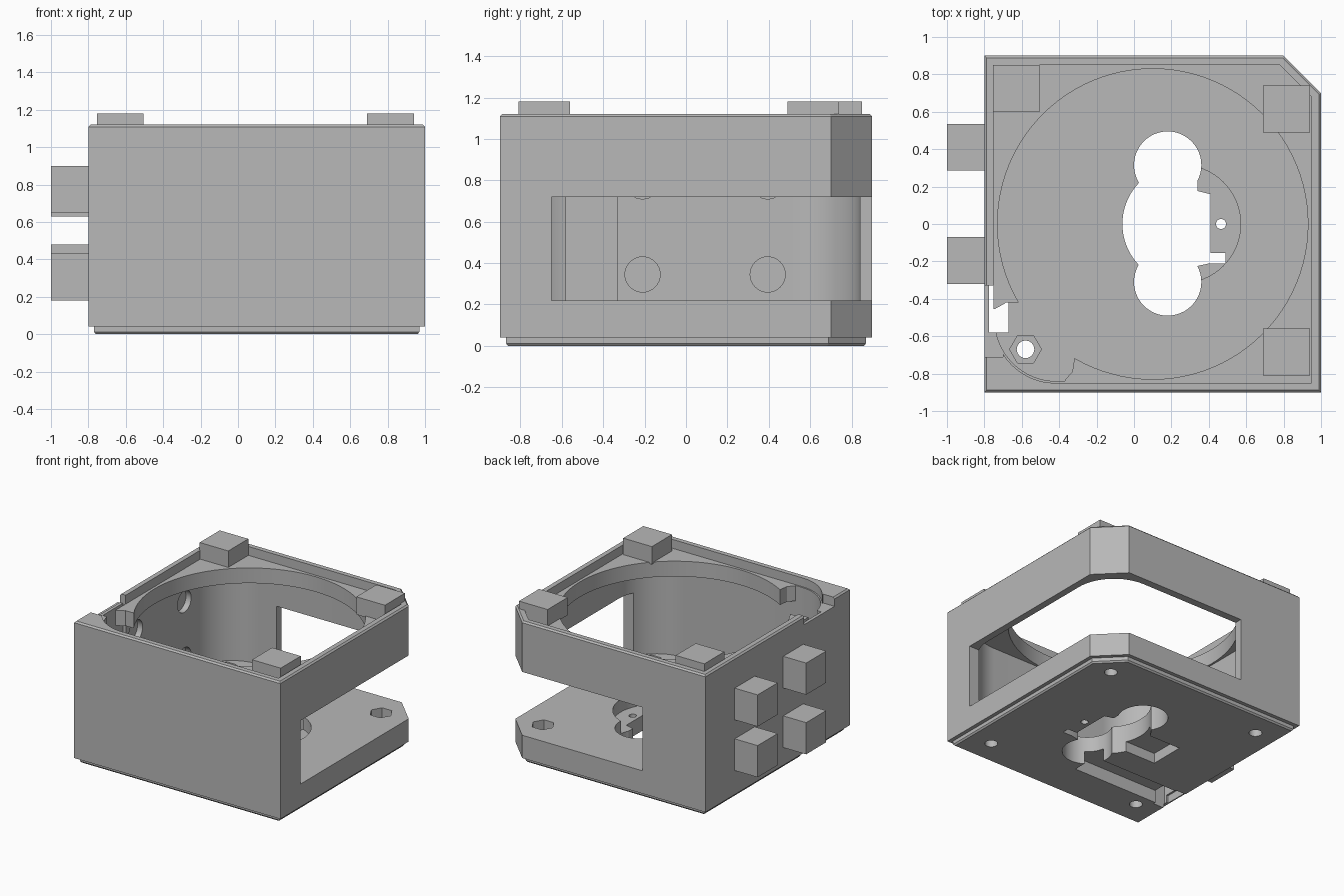
import bpy, bmesh, math

if "Cube" in bpy.data.objects:
    bpy.data.objects.remove(bpy.data.objects["Cube"])

grey = bpy.data.materials.new("plain grey")
grey.diffuse_color = (0.48, 0.48, 0.48, 1)
grey.use_nodes = True
grey.node_tree.nodes["Principled BSDF"].inputs["Base Color"].default_value = grey.diffuse_color


def loft(name, rings):
    """Solid through a stack of (outline, z) rings with equal point counts."""
    bm = bmesh.new()
    rows = [[bm.verts.new((x, y, z)) for x, y in pts] for pts, z in rings]
    n = len(rows[0])
    bm.faces.new(rows[0][::-1])
    bm.faces.new(rows[-1])
    for a, b in zip(rows, rows[1:]):
        for i in range(n):
            j = (i + 1) % n
            bm.faces.new((a[i], a[j], b[j], b[i]))
    bmesh.ops.recalc_face_normals(bm, faces=bm.faces)
    me = bpy.data.meshes.new(name)
    bm.to_mesh(me)
    bm.free()
    me.materials.append(grey)
    ob = bpy.data.objects.new(name, me)
    bpy.context.collection.objects.link(ob)
    return ob


def prism(name, pts, z0, z1):
    return loft(name, [(pts, z0), (pts, z1)])


def box(name, x0, x1, y0, y1, z0, z1):
    return prism(name, [(x0, y0), (x1, y0), (x1, y1), (x0, y1)], z0, z1)


def arc(cx, cy, r, a0=0, a1=360, n=48):
    full = a1 - a0 == 360
    return [(cx + r * math.cos(math.radians(a0 + (a1 - a0) * i / n)),
             cy + r * math.sin(math.radians(a0 + (a1 - a0) * i / n)))
            for i in range(n if full else n + 1)]


def outline(d, fillet=0):
    """Case footprint inset by d, back right corner chamfered, front left optionally round."""
    x0, x1, y0, y1 = -0.8 + d, 1 - d, -0.9 + d, 0.9 - d
    c = 0.2 - 0.586 * d
    start = arc(x0 + fillet, y0 + fillet, fillet, 180, 270, 16) if fillet else [(x0, y0)]
    return start + [(x1, y0), (x1, y1 - c), (x1 - c, y1), (x0, y1)]


def round_box(x0, x1, y0, y1, r):
    pts = []
    for cx, cy, a in ((x0 + r, y0 + r, 180), (x1 - r, y0 + r, 270),
                      (x1 - r, y1 - r, 0), (x0 + r, y1 - r, 90)):
        pts += arc(cx, cy, r, a, a + 90, 16)
    return pts


def cut(ob, *cutters):
    for c in cutters:
        m = ob.modifiers.new("cut", 'BOOLEAN')
        m.operation, m.solver, m.object = 'DIFFERENCE', 'EXACT', c
        bpy.context.view_layer.update()
        ev = ob.evaluated_get(bpy.context.evaluated_depsgraph_get())
        me = bpy.data.meshes.new_from_object(ev)
        ob.modifiers.clear()
        ob.data = me
        bpy.data.objects.remove(c)


# Outer case with stepped foot and small top bevel
case = loft("case", [(outline(d), z) for d, z in
                     ((0.04, 0), (0.03, 0.012), (0.03, 0.04), (0, 0.04), (0, 1.108), (0.012, 1.12))])

# Main cavity, lid recess, wrap-around window, rim notch
cut(case,
    prism("cavity", round_box(-0.745, 0.945, -0.84, 0.84, 0.33), 0.22, 1.06),
    prism("recess", outline(0.05, 0.33), 1.05, 1.3),
    box("window", -0.25, 1.2, -0.65, 1.1, 0.22, 0.72),
    box("notch", -0.9, -0.7, -0.71, -0.33, 1.05, 1.3))

# Cable slot through the floor and channel underneath
cut(case,
    box("slot", -0.775, -0.67, -0.58, -0.33, -0.1, 1.2),
    box("channel", -0.79, 0.08, -0.56, -0.34, -0.1, 0.1),
    box("pocket", -0.3, 0.0, -0.13, 0.15, -0.1, 0.08))

# Central opening: round shelf, keyhole shape, two lobes, slit and pin hole
hub = []
for x, y in arc(0.255, 0, 0.317, n=96):
    hub.append((min(x, 0.41 if -0.21 < y < 0.16 else 0.34), y))
cut(case,
    prism("shelf", arc(0.255, 0, 0.315, n=96), 0.12, 0.4),
    prism("hub", hub, -0.1, 0.5),
    prism("lobe_back", arc(0.18, 0.315, 0.18), -0.1, 0.5),
    prism("lobe_front", arc(0.18, -0.31, 0.18), -0.1, 0.5),
    box("slit", 0.3, 0.49, -0.21, -0.155, -0.1, 0.15),
    prism("pin", arc(0.465, 0, 0.027, n=20), -0.1, 0.3))

# Screw holes with hexagonal nut pockets in the four floor corners
for sx in (-1, 1):
    for sy in (-1, 1):
        x, y = 0.1 + 0.68 * sx, 0.67 * sy
        cut(case,
            prism("screw", arc(x, y, 0.047, n=24), -0.1, 0.3),
            prism("nut", arc(x, y, 0.085, n=6), 0.12, 0.3))

# Blind round sockets inside the left wall
for y in (-0.21, 0.395):
    for z in (0.345, 0.795):
        c = prism("socket", arc(0, 0, 0.085, n=32), 0, 0.15)
        c.rotation_euler = (0, math.pi / 2, 0)
        c.location = (-0.79, y, z)
        cut(case, c)

# Ring plate under the rim, open at the front left corner
ring = prism("ring_plate", outline(0.048, 0.33), 0.93, 1.05)
cut(ring,
    prism("bore", arc(0.1, 0, 0.83, n=96), 0.8, 1.2),
    prism("corner", [(-0.9, -0.455), (-0.745, -0.455), (-0.69, -0.42), (-0.5, -0.42),
                     (-0.3, -0.6), (-0.33, -0.79), (-0.37, -0.835), (-0.37, -1), (-0.9, -1)], 0.8, 1.2))

# Rounded hooks at the two open ends of the ring
prism("ring_hook_left", [(-0.745, -0.455), (-0.69, -0.425), (-0.665, -0.39), (-0.663, -0.35),
                         (-0.68, -0.31), (-0.72, -0.15), (-0.745, -0.2)], 0.93, 1.05)
prism("ring_hook_front", [(-0.37, -0.84), (-0.33, -0.795), (-0.29, -0.775), (-0.24, -0.77),
                          (-0.19, -0.78), (-0.05, -0.818), (-0.05, -0.84)][::-1], 0.93, 1.05)

# Corner pads standing above the rim
for name, x, y in (("pad_back_left", -0.755, 0.6), ("pad_back_right", 0.69, 0.49),
                   ("pad_front_right", 0.69, -0.81)):
    box(name, x, x + 0.25, y, y + 0.25, 1.04, 1.18)

# Four blocks on the left wall
for name, y, z in (("block_front_low", -0.32, 0.18), ("block_front_high", -0.32, 0.65),
                   ("block_back_low", 0.285, 0.23), ("block_back_high", 0.285, 0.63)):
    box(name, -1, -0.795, y, y + 0.25, z, z + 0.25)

# Smooth the curved walls, keep edges sharp
for ob in bpy.context.scene.objects:
    bpy.ops.object.select_all(action='DESELECT')
    ob.select_set(True)
    bpy.context.view_layer.objects.active = ob
    bpy.ops.object.shade_smooth_by_angle(angle=math.radians(25))
